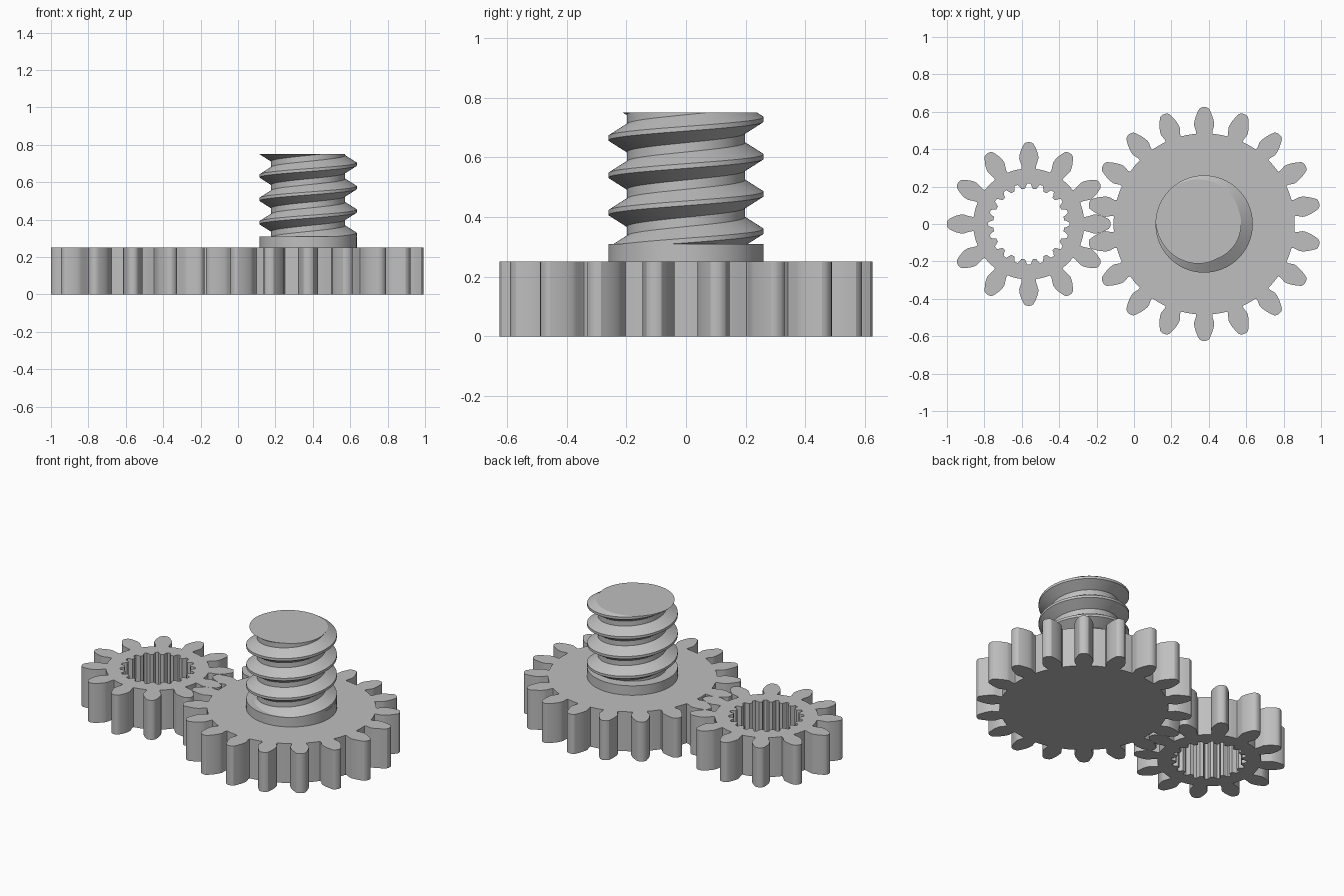
import bpy, bmesh
from math import pi, cos, sin, tan, acos, radians, floor
from mathutils import Vector

cube = bpy.data.objects.get("Cube")
if cube:
    bpy.data.objects.remove(cube, do_unlink=True)

MODULE = 0.0625
GEAR_H = 0.25
SCREW_X = 0.375
PITCH = 0.125

steel = bpy.data.materials.new("grey_metal")
steel.use_nodes = True
grey = (0.52, 0.52, 0.52, 1)
steel.diffuse_color = grey
steel.node_tree.nodes["Principled BSDF"].inputs["Base Color"].default_value = grey


def finish(name, bm, x):
    """Turn a bmesh into a smooth shaded object with sharp edges kept."""
    bmesh.ops.recalc_face_normals(bm, faces=bm.faces)
    mesh = bpy.data.meshes.new(name)
    bm.to_mesh(mesh)
    bm.free()
    mesh.materials.append(steel)
    obj = bpy.data.objects.new(name, mesh)
    obj.location.x = x
    bpy.context.collection.objects.link(obj)
    bpy.ops.object.select_all(action='DESELECT')
    obj.select_set(True)
    bpy.context.view_layer.objects.active = obj
    bpy.ops.object.shade_smooth_by_angle(angle=radians(30))
    return obj


def polar(r, a):
    return Vector((r * cos(a), r * sin(a), 0))


def ring(half_tooth, count, phase):
    """Repeat a mirrored half tooth, given as (radius, half angle), root to tip."""
    pts = []
    for k in range(count):
        mid = phase + 2 * pi * k / count
        pts += [polar(r, mid - a) for r, a in half_tooth]
        pts += [polar(r, mid + a) for r, a in reversed(half_tooth) if a > 0]
    return pts


def gear_outline(teeth, phase):
    """Involute teeth at 20 degrees pressure, narrowing below the base circle."""
    pitch_r = MODULE * teeth / 2
    base = pitch_r * cos(radians(20))
    tip, root = pitch_r + MODULE, pitch_r - 1.25 * MODULE
    half = pi / (2 * teeth) + tan(radians(20)) - radians(20)
    prof = [(root, pi / teeth * 0.85), (root, half * 0.88), (root + 0.3 * (base - root), half * 0.86)]
    for i in range(7):
        r = base + (tip - 0.008 - base) * i / 6
        a = acos(base / r)
        prof.append((r, half - (tan(a) - a)))
    end = prof[-1][1]
    prof += [(tip - 0.002, end * 0.6), (tip, end * 0.25)]
    return ring(prof, teeth, phase)


def build_gear(name, loops, x):
    bm = bmesh.new()
    edges = []
    for pts in loops:
        vs = [bm.verts.new(p) for p in pts]
        edges += [bm.edges.new((vs[i - 1], vs[i])) for i in range(len(vs))]
    bmesh.ops.triangle_fill(bm, edges=edges, use_beauty=True, normal=(0, 0, 1))
    top = bmesh.ops.extrude_face_region(bm, geom=bm.faces[:], use_keep_orig=True)
    verts = [v for v in top["geom"] if isinstance(v, bmesh.types.BMVert)]
    bmesh.ops.translate(bm, verts=verts, vec=(0, 0, GEAR_H))
    return finish(name, bm, x)


# Meshing gears; the small one has a splined bore
build_gear("large_gear", [gear_outline(18, radians(10))], SCREW_X)
bore = ring([(0.19, 0.105), (0.2, 0.085), (0.217, 0.04)], 20, 0)
build_gear("small_gear", [gear_outline(12, 0), bore], -0.5625)

# Collar under the thread
bm = bmesh.new()
bmesh.ops.create_cone(bm, cap_ends=True, segments=96, radius1=0.26, radius2=0.26, depth=0.06)
bmesh.ops.translate(bm, verts=bm.verts, vec=(0, 0, 0.28))
finish("screw_collar", bm, SCREW_X)

# Thread: crest, flank, root and flank swept up a right-handed helix
CREST, CORE, LOW, HIGH = 0.26, 0.198, 0.31, 0.75
SECTION = [(-0.0625, CREST), (0.0625, CREST), (0.375, CORE), (0.625, CORE)]


def thread_radius(t):
    """Radius at t turns above a crest centre."""
    d = abs(t - floor(t + 0.5))
    f = min(max((d - 0.0625) / (0.375 - 0.0625), 0), 1)
    return CREST + (CORE - CREST) * f


bm = bmesh.new()
SEGS = 96
columns = []
for s in range(SEGS + 1):
    start = 0.196 + PITCH * s / SEGS
    col = []
    for turn in range(-1, 6):
        for t, r in SECTION:
            z = start + PITCH * (turn + t)
            zc = min(max(z, LOW), HIGH)
            if zc != z:
                r = thread_radius((zc - start) / PITCH)
            p = polar(r, 2 * pi * s / SEGS)
            p.z = zc
            col.append(bm.verts.new(p))
    columns.append(col)
for a, b in zip(columns, columns[1:]):
    for i in range(len(a) - 1):
        bm.faces.new((a[i], b[i], b[i + 1], a[i + 1]))
bmesh.ops.remove_doubles(bm, verts=bm.verts, dist=0.00005)
for level in (LOW, HIGH):
    rim = [e for e in bm.edges if e.is_boundary
           and all(abs(v.co.z - level) < 0.0001 for v in e.verts)]
    bmesh.ops.triangle_fill(bm, edges=rim, use_beauty=True)
finish("screw_thread", bm, SCREW_X)
